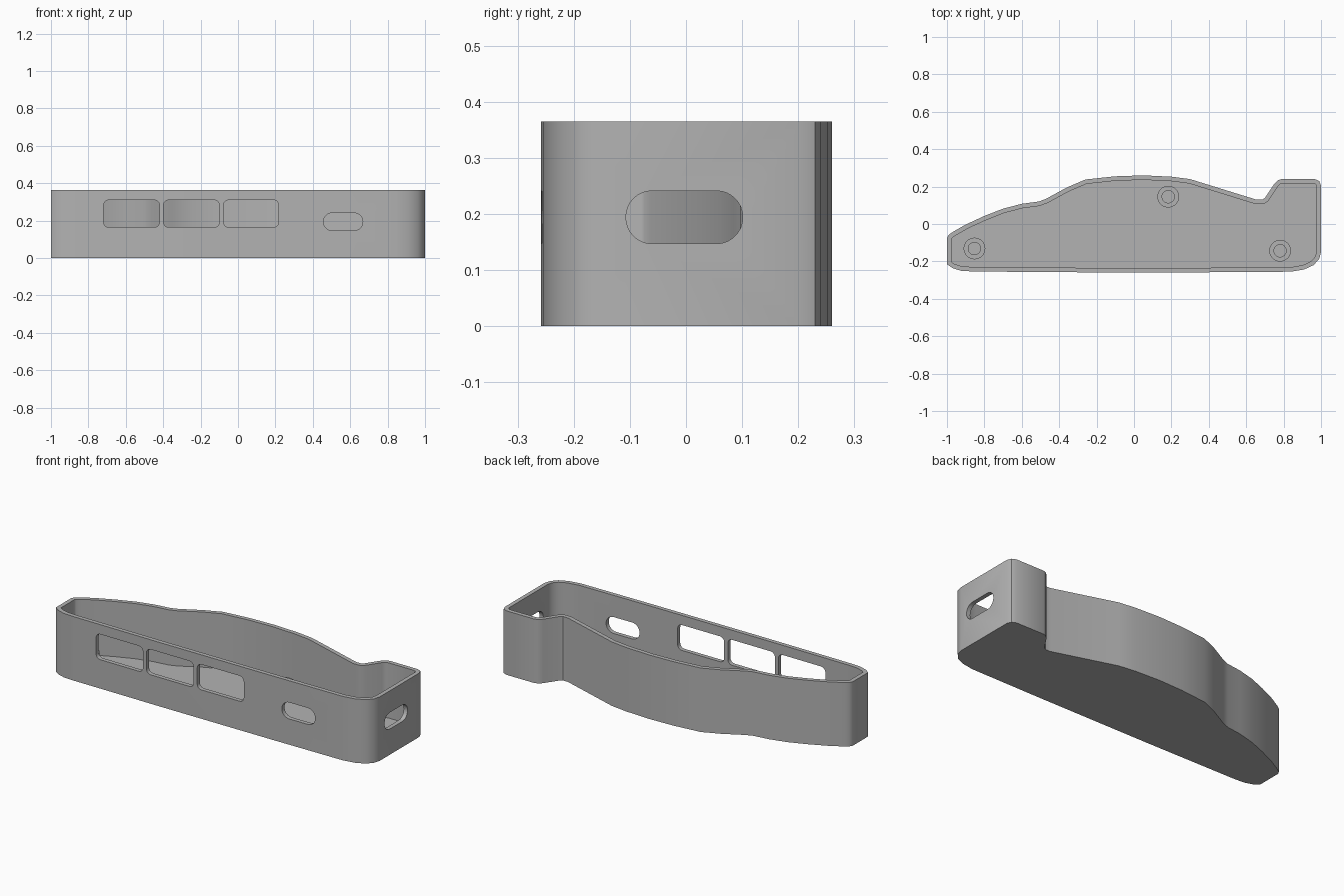
import bpy, bmesh, math
from mathutils import Vector

if "Cube" in bpy.data.objects:
    bpy.data.objects.remove(bpy.data.objects["Cube"])

HEIGHT, WALL, FLOOR, POST_TOP = 0.365, 0.024, 0.05, 0.12

grey = bpy.data.materials.new("plain grey")
grey.diffuse_color = (0.45, 0.45, 0.45, 1)
grey.use_nodes = True
grey.node_tree.nodes["Principled BSDF"].inputs["Base Color"].default_value = grey.diffuse_color

# Outline of the case, counter-clockwise from the front left corner
OUTLINE = [(-1, -.215), (-.97, -.236), (-.925, -.25), (-.86, -.254), (-.3, -.258),
           (.4, -.258), (.84, -.255), (.91, -.243), (.96, -.22), (.99, -.187), (1, -.15),
           (1, .205), (.99, .23), (.965, .241), (.79, .241), (.768, .233), (.75, .215),
           (.7, .14), (.685, .13), (.655, .13), (.3, .24), (.2, .253), (.05, .26),
           (-.1, .255), (-.26, .238), (-.36, .195), (-.47, .135), (-.51, .12),
           (-.6, .108), (-.7, .082), (-.8, .043), (-.9, -.003), (-.97, -.043),
           (-.99, -.057), (-1, -.075)]


def inset(points, d):
    """Offset a closed counter-clockwise outline inwards by d."""
    pts = [Vector(p) for p in points]
    out = []
    for i, p in enumerate(pts):
        a = (p - pts[i - 1]).normalized()
        b = (pts[(i + 1) % len(pts)] - p).normalized()
        na, nb = Vector((-a.y, a.x)), Vector((-b.y, b.x))
        out.append(p + (na + nb) * d / (1 + na.dot(nb)))
    return out


def stack(name, rings):
    """Join closed rings of points in order and cap both ends."""
    bm = bmesh.new()
    loops = [[bm.verts.new(p) for p in ring] for ring in rings]
    n = len(loops[0])
    for lo, hi in zip(loops, loops[1:]):
        for i in range(n):
            j = (i + 1) % n
            bm.faces.new((lo[i], lo[j], hi[j], hi[i]))
    bm.faces.new(loops[0][::-1])
    bm.faces.new(loops[-1])
    bmesh.ops.recalc_face_normals(bm, faces=bm.faces)
    mesh = bpy.data.meshes.new(name)
    bm.to_mesh(mesh)
    bm.free()
    mesh.materials.append(grey)
    obj = bpy.data.objects.new(name, mesh)
    bpy.context.collection.objects.link(obj)
    return obj


def rounded_rect(u0, u1, v0, v1, r, steps=8):
    corners = [(u1 - r, v1 - r), (u0 + r, v1 - r), (u0 + r, v0 + r), (u1 - r, v0 + r)]
    return [(cu + r * math.cos(a), cv + r * math.sin(a))
            for k, (cu, cv) in enumerate(corners)
            for a in [(k + s / steps) * math.pi / 2 for s in range(steps + 1)]]


def select_only(obj):
    bpy.ops.object.select_all(action='DESELECT')
    obj.select_set(True)
    bpy.context.view_layer.objects.active = obj


def smooth(obj):
    select_only(obj)
    bpy.ops.object.shade_smooth_by_angle(angle=math.radians(30))


# Open tray: outside wall, rim, inside wall and floor
inner = inset(OUTLINE, WALL)
case = stack("case_shell", [[(x, y, z) for x, y in ring] for ring, z in
             ((OUTLINE, 0), (OUTLINE, HEIGHT), (inner, HEIGHT), (inner, FLOOR))])

# Openings: three windows and a slot in the front, one slot in the right end
cutters = []
for x0, x1, z0, z1, r in ((-.718, -.42, .165, .31, .027), (-.398, -.1, .165, .31, .027),
                          (-.077, .217, .165, .31, .027), (.457, .667, .147, .241, .0465)):
    rect = rounded_rect(x0, x1, z0, z1, r)
    cutters.append(stack("front_cutter", [[(u, y, v) for u, v in rect] for y in (-.3, -.2)]))
rect = rounded_rect(-.107, .101, .147, .241, .0465)
cutters.append(stack("end_cutter", [[(x, u, v) for u, v in rect] for x in (.93, 1.05)]))

for cutter in cutters:
    mod = case.modifiers.new("opening", 'BOOLEAN')
    mod.operation, mod.solver, mod.object = 'DIFFERENCE', 'EXACT', cutter
    select_only(case)
    bpy.ops.object.modifier_apply(modifier=mod.name)
    bpy.data.objects.remove(cutter, do_unlink=True)
smooth(case)

# Screw posts with blind holes
for cx, cy in ((-.853, -.131), (.183, .146), (.781, -.143)):
    rings = [[(cx + r * math.cos(t * math.pi / 16), cy + r * math.sin(t * math.pi / 16), z)
              for t in range(32)]
             for r, z in ((.058, FLOOR - .01), (.058, POST_TOP), (.033, POST_TOP), (.033, FLOOR))]
    smooth(stack("screw_post", rings))
